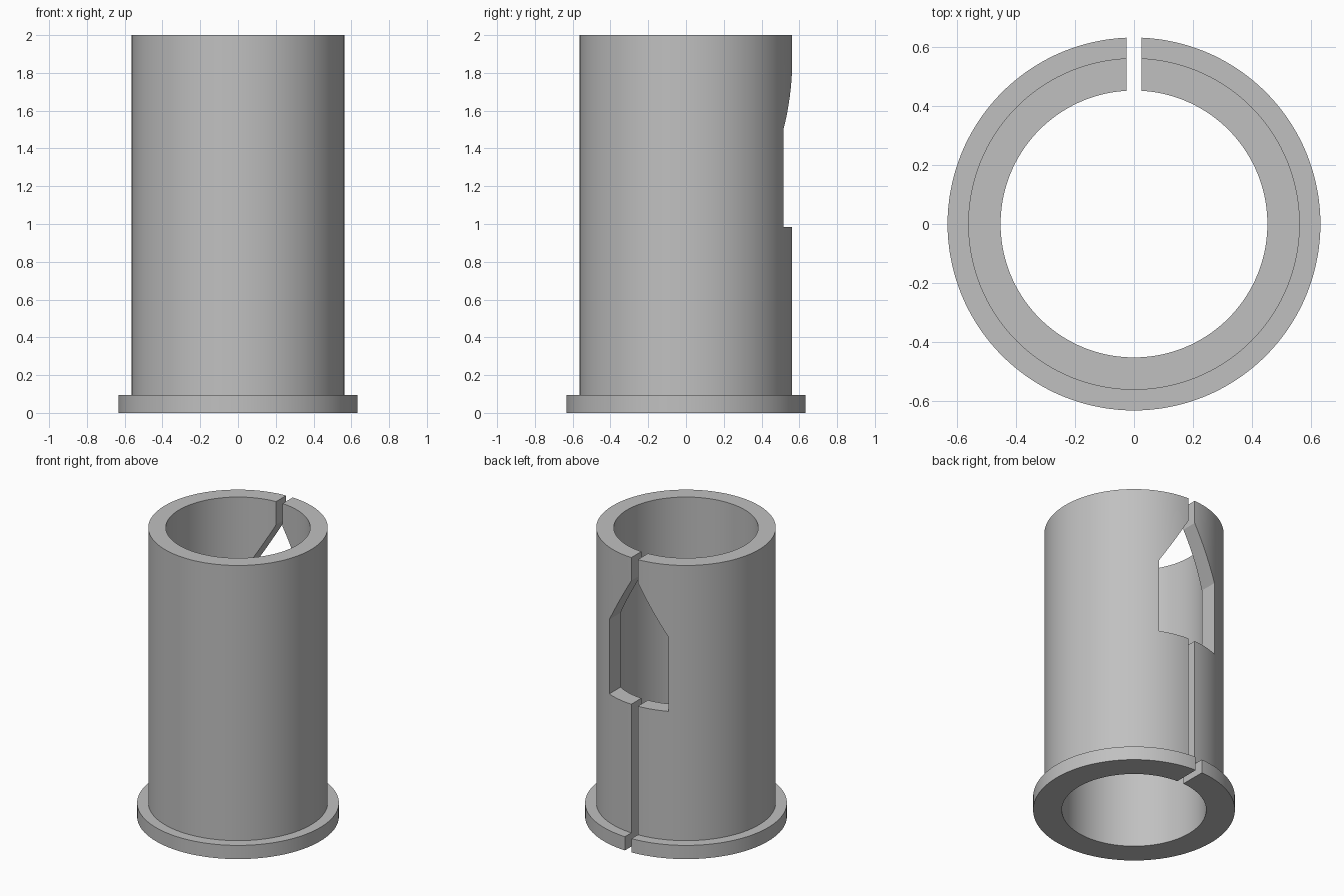
import bpy
import bmesh
from math import radians
from mathutils import Matrix, Vector

cube = bpy.data.objects.get("Cube")
if cube:
    bpy.data.objects.remove(cube, do_unlink=True)

SEGMENTS = 144
R_IN, R_TUBE, R_FLANGE = 0.453, 0.563, 0.633
HEIGHT, FLANGE_H = 2.0, 0.095
SLOT, WINDOW = 0.025, 0.226          # half widths
SILL, SHOULDER, APEX = 0.985, 1.5, 1.84

grey = bpy.data.materials.new("plain grey")
grey.use_nodes = True
colour = (0.53, 0.53, 0.53, 1)
grey.diffuse_color = colour
grey.node_tree.nodes["Principled BSDF"].inputs["Base Color"].default_value = colour


def make_object(name, bm):
    bmesh.ops.recalc_face_normals(bm, faces=bm.faces)
    mesh = bpy.data.meshes.new(name)
    bm.to_mesh(mesh)
    bm.free()
    obj = bpy.data.objects.new(name, mesh)
    bpy.context.collection.objects.link(obj)
    mesh.materials.append(grey)
    return obj


# Flanged sleeve: closed cross-section turned around z
bm = bmesh.new()
profile = [(R_IN, 0), (R_FLANGE, 0), (R_FLANGE, FLANGE_H),
           (R_TUBE, FLANGE_H), (R_TUBE, HEIGHT), (R_IN, HEIGHT)]
rings = []
for i in range(SEGMENTS):
    turn = Matrix.Rotation(radians(360 * i / SEGMENTS), 3, "Z")
    rings.append([bm.verts.new(turn @ Vector((r, 0, z))) for r, z in profile])
for i, ring in enumerate(rings):
    after = rings[(i + 1) % SEGMENTS]
    for j in range(len(profile)):
        k = (j + 1) % len(profile)
        bm.faces.new((ring[j], after[j], after[k], ring[k]))
sleeve = make_object("flanged_sleeve", bm)

# Cutter: full-height slot widening into a window with a pointed top
bm = bmesh.new()
half = [(SLOT, -0.1), (SLOT, SILL), (WINDOW, SILL),
        (WINDOW, SHOULDER), (SLOT, APEX), (SLOT, HEIGHT + 0.1)]
outline = half + [(-x, z) for x, z in reversed(half)]
face = bm.faces.new([bm.verts.new((x, 0.1, z)) for x, z in outline])
extruded = bmesh.ops.extrude_face_region(bm, geom=[face])["geom"]
bmesh.ops.translate(bm, vec=(0, 0.8, 0),
                    verts=[v for v in extruded if isinstance(v, bmesh.types.BMVert)])
cutter = make_object("slot_cutter", bm)

cut = sleeve.modifiers.new("slot", "BOOLEAN")
cut.operation = "DIFFERENCE"
cut.solver = "EXACT"
cut.object = cutter

# Apply the cut, drop the cutter and smooth the round walls
bpy.ops.object.select_all(action="DESELECT")
sleeve.select_set(True)
bpy.context.view_layer.objects.active = sleeve
bpy.ops.object.modifier_apply(modifier=cut.name)
bpy.data.objects.remove(cutter, do_unlink=True)
bpy.ops.object.shade_smooth_by_angle(angle=radians(25))
